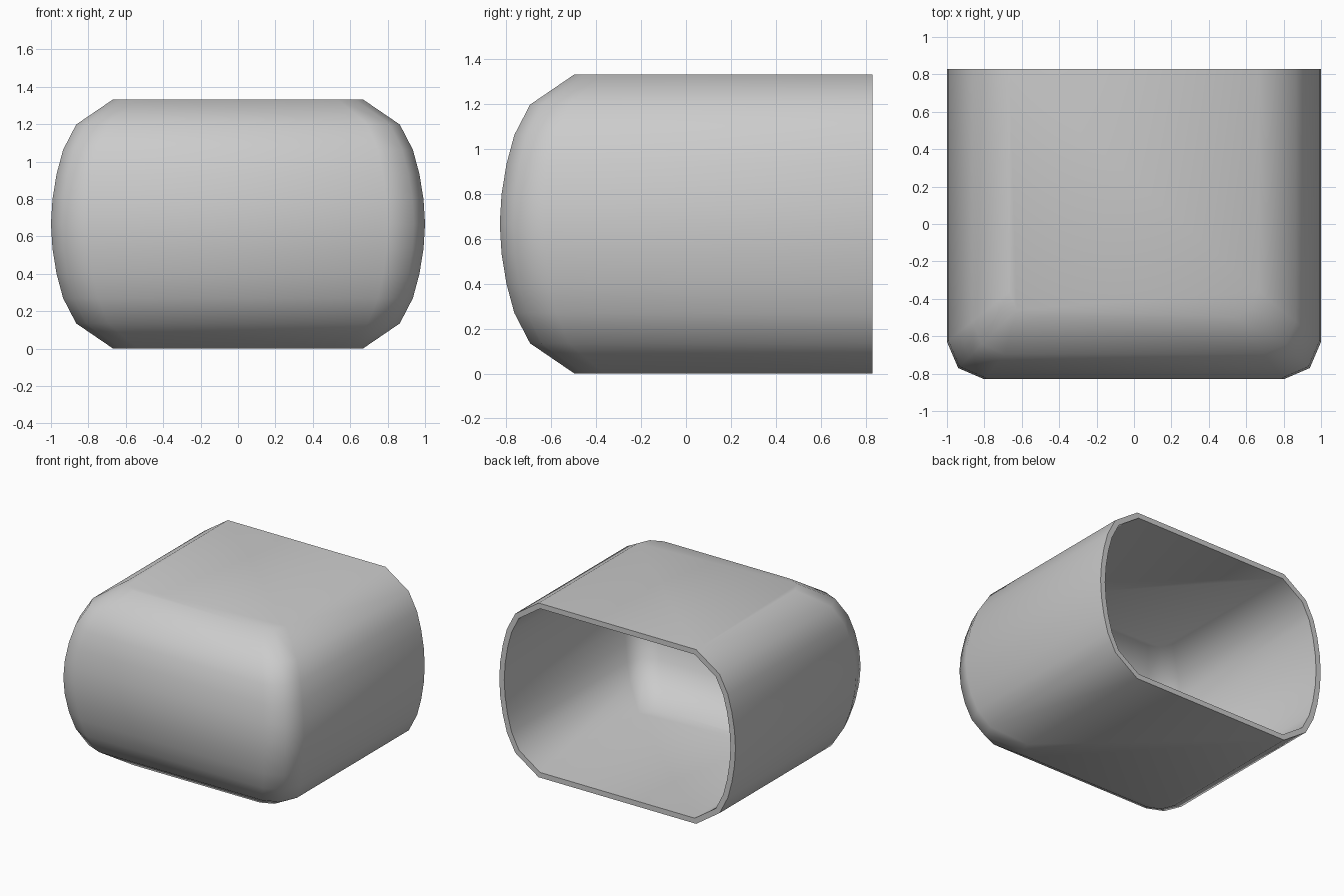
import bpy, bmesh

if "Cube" in bpy.data.objects:
    bpy.data.objects.remove(bpy.data.objects["Cube"])

H, D = 4 / 3, 0.83
# (height, inset from the widest outline), mirrored about mid height
half = [(0, 0.333), (0.135, 0.135), (0.27, 0.065), (0.40, 0.03), (0.535, 0.008)]
levels = half + [(H / 2, 0)] + [(H - z, i) for z, i in reversed(half)]


def outline(z, inset):
    """U-shaped plan outline, open at the back, with rounded front corners."""
    w, f = 1 - inset, D - inset
    r = 0.2 * w
    right = [(w, D), (w, -f + r), (w - 0.3 * r, -f + 0.3 * r), (w - r, -f)]
    left = [(-x, y) for x, y in reversed(right)]
    return [(x, y, z) for x, y in right + left]


# Outer skin: stacked outlines with flat floor and roof
bm = bmesh.new()
rings = [[bm.verts.new(p) for p in outline(z, i)] for z, i in levels]
for lo, hi in zip(rings, rings[1:]):
    for k in range(len(lo) - 1):
        bm.faces.new((lo[k], lo[k + 1], hi[k + 1], hi[k]))
bm.faces.new(rings[0])
bm.faces.new(rings[-1])
bmesh.ops.recalc_face_normals(bm, faces=bm.faces)
# An open shell can come out inside-out: make the roof face up
bm.faces.ensure_lookup_table()
bm.normal_update()
if bm.faces[-1].normal.z < 0:
    bmesh.ops.reverse_faces(bm, faces=bm.faces)
mesh = bpy.data.meshes.new("open_shell")
bm.to_mesh(mesh)
bm.free()
shell = bpy.data.objects.new("open_shell", mesh)
bpy.context.collection.objects.link(shell)
bpy.context.view_layer.objects.active = shell
shell.select_set(True)

# Wall thickness grows inwards
wall = shell.modifiers.new("wall", 'SOLIDIFY')
wall.thickness = 0.042
wall.offset = -1
bpy.ops.object.modifier_apply(modifier=wall.name)
bpy.ops.object.shade_smooth_by_angle(angle=1.0)
